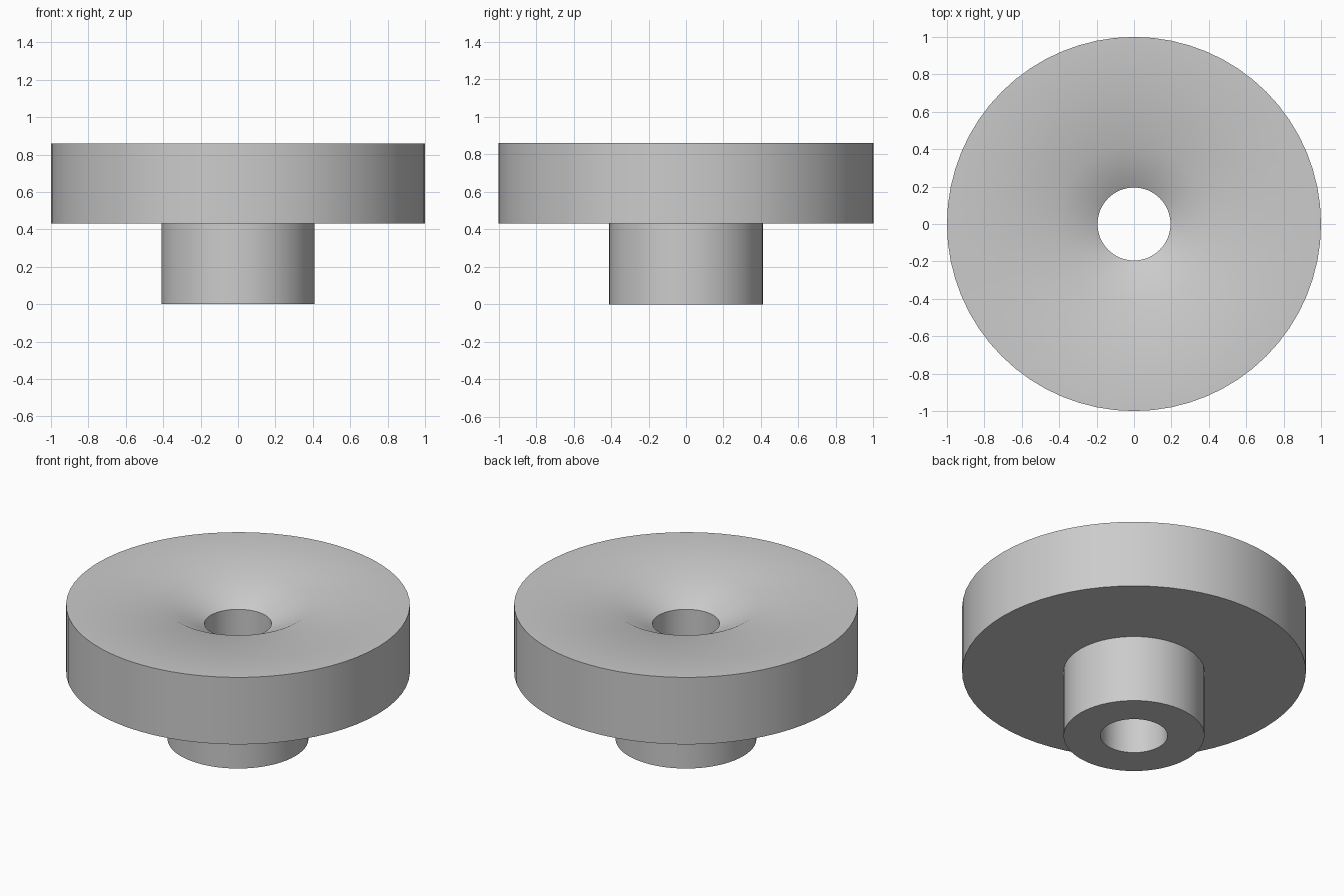
import bpy
import bmesh
import math
from mathutils import Matrix

SEGMENTS = 64

cube = bpy.data.objects.get("Cube")
if cube:
    bpy.data.objects.remove(cube, do_unlink=True)

# Plain grey finish
grey = bpy.data.materials.new("plain_grey")
grey.use_nodes = True
colour = (0.6, 0.6, 0.6, 1)
grey.diffuse_color = colour
grey.node_tree.nodes["Principled BSDF"].inputs["Base Color"].default_value = colour


def lathe(name, profile, material):
    """Revolve a closed (radius, height) profile about the z axis."""
    bm = bmesh.new()
    rings = []
    for radius, height in profile:
        ring = bmesh.ops.create_circle(
            bm, segments=SEGMENTS, radius=radius,
            matrix=Matrix.Translation((0, 0, height)))
        rings.append(ring["verts"])
    for lower, upper in zip(rings, rings[1:] + rings[:1]):
        for i in range(SEGMENTS):
            j = (i + 1) % SEGMENTS
            bm.faces.new((lower[i], lower[j], upper[j], upper[i]))
    bmesh.ops.recalc_face_normals(bm, faces=bm.faces)
    mesh = bpy.data.meshes.new(name)
    bm.to_mesh(mesh)
    bm.free()
    mesh.materials.append(material)
    obj = bpy.data.objects.new(name, mesh)
    bpy.context.collection.objects.link(obj)
    bpy.ops.object.select_all(action="DESELECT")
    obj.select_set(True)
    bpy.context.view_layer.objects.active = obj
    bpy.ops.object.shade_smooth_by_angle(angle=math.radians(35))
    return obj


# Wide disc on a narrow boss, with a straight bore and a countersunk top
bore, boss, disc = 0.195, 0.41, 1.0
shoulder, top, sink = 0.43, 0.86, 0.12
lathe("flanged_bushing", [
    (bore, 0), (boss, 0), (boss, shoulder), (disc, shoulder),
    (disc, top), (boss + 0.01, top), (bore, top - sink),
], grey)
